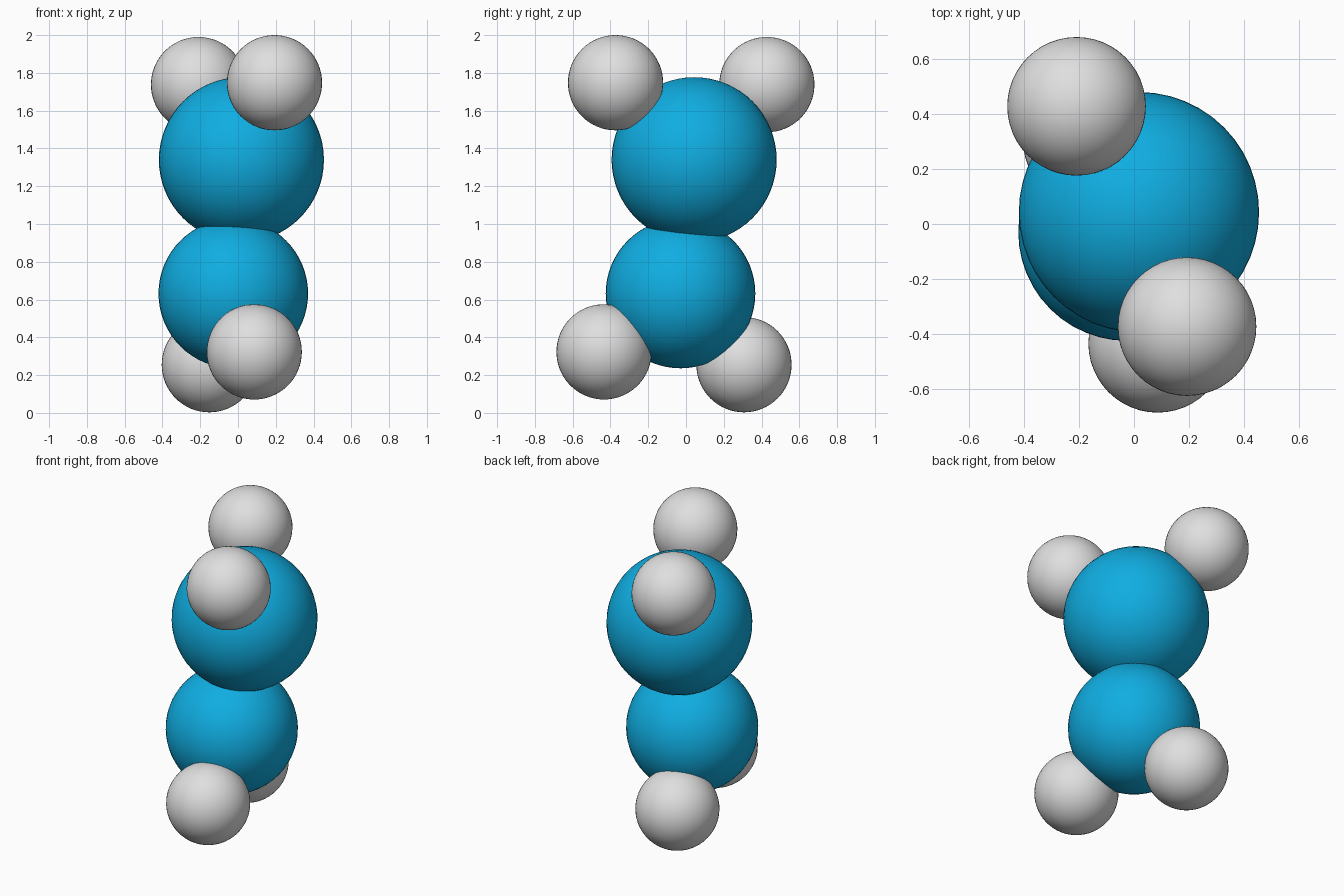
import bpy

if "Cube" in bpy.data.objects:
    bpy.data.objects.remove(bpy.data.objects["Cube"])


def material(name, rgb):
    m = bpy.data.materials.new(name)
    m.diffuse_color = (*rgb, 1.0)
    m.use_nodes = True
    m.node_tree.nodes["Principled BSDF"].inputs["Base Color"].default_value = m.diffuse_color
    return m


blue = material("sky_blue", (0.005, 0.42, 0.76))
grey = material("light_grey", (0.74, 0.74, 0.74))


def ball(name, centre, radius, mat):
    bpy.ops.mesh.primitive_uv_sphere_add(
        segments=48, ring_count=32, radius=radius, location=centre)
    obj = bpy.context.object
    obj.name = name
    obj.data.materials.append(mat)
    bpy.ops.object.shade_smooth()
    return obj


# Two large central atoms, fused along a shallow seam
ball("upper_core_atom", (0.018, 0.043, 1.34), 0.437, blue)
ball("lower_core_atom", (-0.025, -0.029, 0.632), 0.396, blue)

# Four small outer atoms
outer = {
    "upper_front_atom": (0.193, -0.373, 1.748),
    "upper_back_atom": (-0.209, 0.428, 1.738),
    "lower_front_atom": (0.086, -0.434, 0.323),
    "lower_back_atom": (-0.152, 0.307, 0.255),
}
for name, centre in outer.items():
    ball(name, centre, 0.252, grey)
